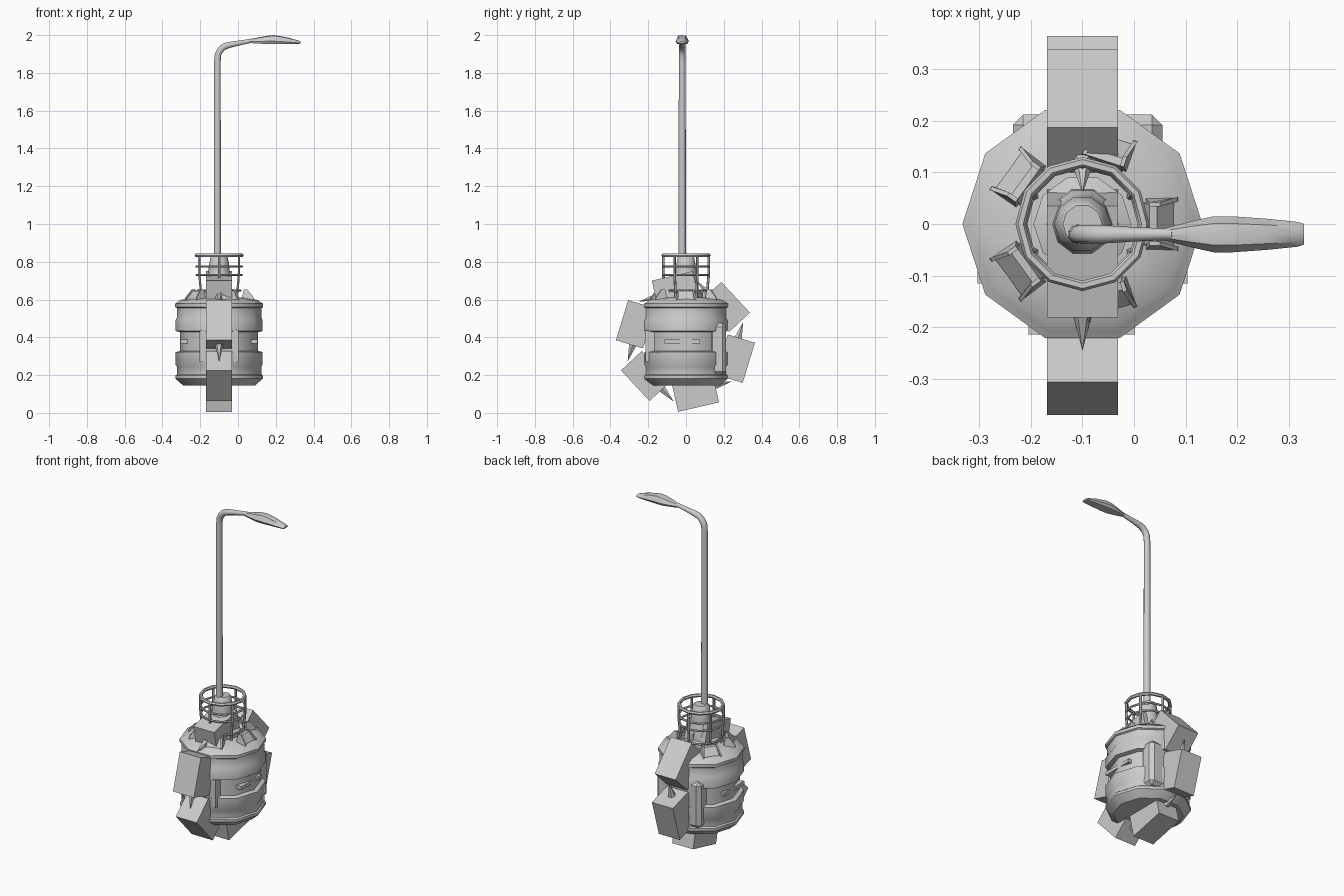
import bpy, bmesh, math
from mathutils import Vector, Matrix

if "Cube" in bpy.data.objects:
    bpy.data.objects.remove(bpy.data.objects["Cube"])

CX = -0.10
TAU = math.tau


def make(name, verts, faces, smooth=None):
    me = bpy.data.meshes.new(name)
    me.from_pydata([tuple(v) for v in verts], [], faces)
    bm = bmesh.new()
    bm.from_mesh(me)
    bmesh.ops.recalc_face_normals(bm, faces=bm.faces)
    bm.to_mesh(me)
    bm.free()
    ob = bpy.data.objects.new(name, me)
    bpy.context.collection.objects.link(ob)
    if smooth:
        bpy.ops.object.select_all(action='DESELECT')
        ob.select_set(True)
        bpy.context.view_layer.objects.active = ob
        bpy.ops.object.shade_smooth_by_angle(angle=math.radians(smooth))
    return ob


def loft(name, rings, smooth=None, closed=False):
    """Skin a list of equal-length rings; cap the ends unless closed."""
    n, m = len(rings[0]), len(rings)
    verts = [v for r in rings for v in r]
    faces = [(i * n + j, i * n + (j + 1) % n, (i + 1) % m * n + (j + 1) % n, (i + 1) % m * n + j)
             for i in range(m if closed else m - 1) for j in range(n)]
    if not closed:
        faces += [tuple(range(n)), tuple(range((m - 1) * n, m * n))]
    return make(name, verts, faces, smooth)


def lathe(name, profile, sides, x=CX, y=0.0, smooth=None, closed=False):
    rings = [[(x + r * math.cos(TAU * j / sides), y + r * math.sin(TAU * j / sides), z)
              for j in range(sides)] for r, z in profile]
    return loft(name, rings, smooth, closed)


def box(name, lo, hi, mat=None, bevel=0):
    vs = [Vector((x, y, z)) for z in (lo[2], hi[2])
          for x, y in ((lo[0], lo[1]), (hi[0], lo[1]), (hi[0], hi[1]), (lo[0], hi[1]))]
    if mat:
        vs = [mat @ v for v in vs]
    ob = loft(name, [vs[:4], vs[4:]])
    if bevel:
        b = ob.modifiers.new("bevel", 'BEVEL')
        b.width, b.segments = bevel, 1
    return ob


def tube(name, path, radii, sides=8, smooth=50):
    """Round tube following a path in an upright plane."""
    pts = [Vector(p) for p in path]
    rings = []
    side = Vector((0, 1, 0))
    for i, p in enumerate(pts):
        t = (pts[min(i + 1, len(pts) - 1)] - pts[max(i - 1, 0)]).normalized()
        s = (side - t * side.dot(t)).normalized()
        u = t.cross(s)
        rings.append([p + radii[i] * (s * math.cos(TAU * j / sides) + u * math.sin(TAU * j / sides))
                      for j in range(sides)])
    return loft(name, rings, smooth)


# Ten-sided drum with raised bands and a recessed waist
lathe("drum", [(0.19, 0.145), (0.228, 0.178), (0.232, 0.182), (0.232, 0.198), (0.224, 0.204),
               (0.224, 0.245), (0.23, 0.255), (0.23, 0.322), (0.206, 0.328), (0.206, 0.427),
               (0.23, 0.433), (0.23, 0.492), (0.224, 0.502), (0.224, 0.555), (0.233, 0.56),
               (0.233, 0.578), (0.218, 0.587), (0.205, 0.598), (0.12, 0.612)], 10, smooth=40)

# Slim ribs on the waist, one on each side
for s, n in ((-1, "left"), (1, "right")):
    xs = sorted((CX + s * 0.15, CX + s * 0.204))
    box(f"{n}_waist_rib", (xs[0], -0.115, 0.368), (xs[1], 0.075, 0.388))

# Front and back panels
box("back_panel", (-0.235, 0.12, 0.20), (0.055, 0.212, 0.475), bevel=0.02)
box("front_panel", (-0.205, -0.214, 0.27), (0.002, -0.12, 0.435))

# Ring of six track blocks, each with a spike at its end
for k in range(6):
    a = math.radians(-17 + 60 * k)
    n = Vector((0, math.cos(a), math.sin(a)))
    t = Vector((0, -math.sin(a), math.cos(a)))
    m = Matrix.Translation((CX, -0.003, 0.378)) @ Matrix((Vector((1, 0, 0)), n, t)).transposed().to_4x4()
    box(f"track_block_{k + 1}", (-0.069, 0.204, -0.121), (0.069, 0.354, 0.101), m)
    base = [m @ Vector((0.022 * math.cos(TAU * j / 6), 0.262 + 0.022 * math.sin(TAU * j / 6), 0.10))
            for j in range(6)]
    make(f"spike_{k + 1}", base + [m @ Vector((0, 0.262, 0.19))],
         [tuple(range(6))] + [(j, (j + 1) % 6, 6) for j in range(6)])

# Five wedge vents around the top, with a thin frame rim
for k in range(5):
    m = Matrix.Translation((CX, 0, 0)) @ Matrix.Rotation(TAU * k / 5, 4, 'Z')
    prof = [(0.115, 0.59), (0.18, 0.59), (0.176, 0.605), (0.145, 0.645), (0.13, 0.648)]
    loft(f"vent_{k + 1}", [[m @ Vector((r, y * (1.0 if z < 0.62 else 0.8), z)) for r, z in prof]
                           for y in (-0.045, 0.045)])
    for s in (-1, 1):
        edge = [(0.12, 0.59), (0.186, 0.59), (0.184, 0.61), (0.15, 0.652), (0.13, 0.654)]
        loft(f"vent_{k + 1}_frame", [[m @ Vector((r, s * (w if z < 0.62 else w - 0.01), z))
                                      for r, z in edge] for w in (0.044, 0.052)])

# Stepped socket that holds the pole
lathe("pole_socket", [(0.095, 0.60), (0.095, 0.635), (0.07, 0.645), (0.068, 0.70), (0.063, 0.71),
                      (0.055, 0.76), (0.055, 0.775), (0.044, 0.832), (0.038, 0.838)],
      10, smooth=40)

# Guard cage: hoops and bent uprights
def hoop(name, r, z, w):
    lathe(name, [(r + w * math.cos(TAU * i / 6), z + w * math.sin(TAU * i / 6)) for i in range(6)],
          12, smooth=40, closed=True)

hoop("cage_top_hoop", 0.120, 0.834, 0.010)
hoop("cage_upper_hoop", 0.121, 0.775, 0.006)
hoop("cage_middle_hoop", 0.119, 0.73, 0.006)
hoop("cage_lower_hoop", 0.113, 0.648, 0.006)
for k in range(6):
    c, s = math.cos(TAU * (k + 0.5) / 6), math.sin(TAU * (k + 0.5) / 6)
    tube(f"cage_bar_{k + 1}", [(CX + r * c, r * s, z) for r, z in
                              ((0.105, 0.60), (0.113, 0.65), (0.121, 0.74), (0.121, 0.834))],
         [0.007] * 4, 6)

# Lamp pole with its curved arm
PY = -0.02
path = [(-0.109, PY, 0.80), (-0.109, PY, 1.86)]
path += [(-0.109 + 0.07 * (1 - math.cos(a)), PY, 1.875 + 0.073 * math.sin(a))
         for a in (0.3, 0.6, 0.9, 1.2, 1.45)]
path += [(0.0, PY, 1.957), (0.075, PY, 1.971)]
tube("lamp_pole", path, [0.020, 0.018, 0.018, 0.018, 0.018, 0.018, 0.017, 0.014, 0.011], 10)

# Lamp head: x, half width, bottom, rim, top
sections = [(0.06, 0.012, 1.958, 1.966, 1.978), (0.11, 0.025, 1.955, 1.966, 1.988),
            (0.155, 0.035, 1.953, 1.968, 1.996), (0.19, 0.035, 1.953, 1.968, 2.0),
            (0.26, 0.030, 1.953, 1.964, 1.988), (0.318, 0.024, 1.953, 1.959, 1.972),
            (0.33, 0.020, 1.955, 1.959, 1.966)]
loft("lamp_head", [[(x, PY + y * w, z) for y, z in
                    ((-0.75, b), (0.75, b), (1, r), (0.6, t - 0.003), (0, t), (-0.6, t - 0.003), (-1, r))]
                   for x, w, b, r, t in sections], 25)
